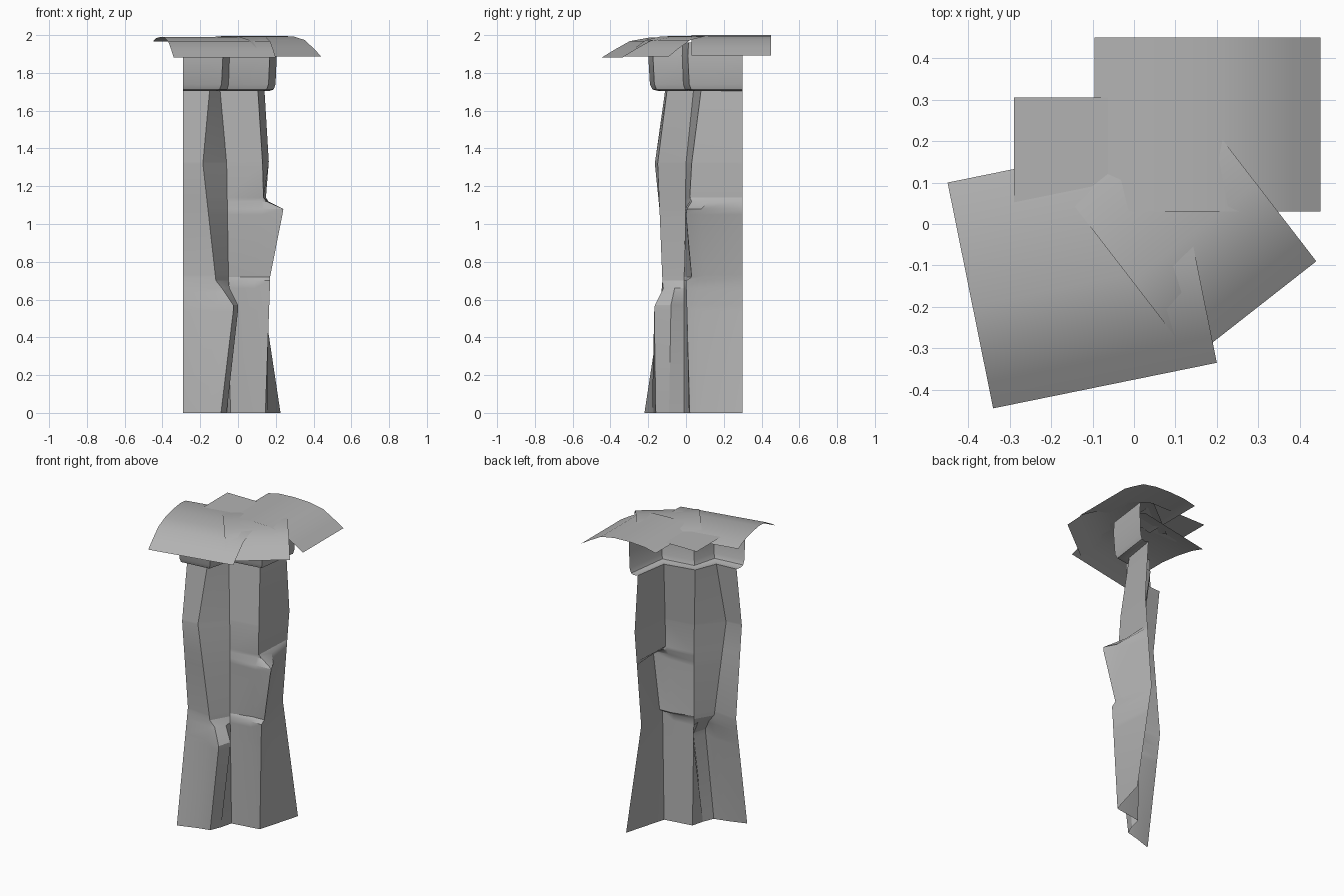
import bpy
import bmesh
from math import radians
from mathutils import Vector

cube = bpy.data.objects.get("Cube")
if cube:
    bpy.data.objects.remove(cube, do_unlink=True)

GREY = (0.45, 0.45, 0.45, 1.0)
stone = bpy.data.materials.new("stone_grey")
stone.use_nodes = True
stone.diffuse_color = GREY
stone.node_tree.nodes["Principled BSDF"].inputs["Base Color"].default_value = GREY


def interpolate(keys, value):
    """Linear interpolation through tuples whose first entry is the key."""
    if value <= keys[0][0]:
        return Vector(keys[0][1:])
    for low, high in zip(keys, keys[1:]):
        if value <= high[0]:
            f = (value - low[0]) / (high[0] - low[0])
            return Vector(low[1:]).lerp(Vector(high[1:]), f)
    return Vector(keys[-1][1:])


def make_sheet(name, rows, smooth_angle):
    """Open surface lofted through rows of points."""
    bm = bmesh.new()
    grid = [[bm.verts.new(p) for p in row] for row in rows]
    for lower, upper in zip(grid, grid[1:]):
        for i in range(len(lower) - 1):
            bm.faces.new((lower[i], lower[i + 1], upper[i + 1], upper[i]))
    bmesh.ops.remove_doubles(bm, verts=bm.verts, dist=0.0005)
    mesh = bpy.data.meshes.new(name)
    bm.to_mesh(mesh)
    bm.free()
    mesh.materials.append(stone)
    obj = bpy.data.objects.new(name, mesh)
    bpy.context.collection.objects.link(obj)
    bpy.ops.object.select_all(action="DESELECT")
    bpy.context.view_layer.objects.active = obj
    obj.select_set(True)
    bpy.ops.object.shade_smooth_by_angle(angle=radians(smooth_angle))
    return obj


# Vertical creases of the cliff wall, each as (height, x, y) keys
left_edge = [(0, -.29, -.22), (.73, -.29, -.105), (1.32, -.29, -.165), (1.71, -.29, -.11)]
front_ridge = [(.7, -.117, -.125), (1.32, -.186, -.15), (1.71, -.15, -.10)]
valley = [(0, -.04, -.01), (.7, -.05, -.01), (1.32, -.06, 0), (1.71, -.095, .04)]
side_ridge = [(1.14, .135, .02), (1.32, .13, .03), (1.71, .105, .08)]
right_edge = [(0, .225, .3), (.73, .115, .3), (1.33, .163, .3), (1.71, .14, .3)]

# Boulders swell out of the two ridges on the lower part of the wall
front_boulder = [
    [(0, -.17, -.18), (.57, -.12, -.135), (.64, -.12, -.13)],
    [(0, -.09, -.16), (.54, -.025, -.168), (.57, -.025, -.165), (.66, -.085, -.12)],
    [(0, -.06, -.09), (.54, 0, -.08), (.57, 0, -.08), (.66, -.045, -.06)],
]
side_boulder = [
    [(0, .12, .015), (.7, .085, .005), (.72, .085, .025), (1.08, .13, -.005), (1.12, .125, .02)],
    [(0, .145, .02), (.7, .17, 0), (.72, .17, .03), (1.05, .235, 0), (1.08, .24, .005), (1.12, .15, .03)],
    [(0, .16, .07), (.7, .16, .06), (.72, .16, .09), (1.08, .20, .08), (1.12, .16, .12)],
]
columns = [left_edge]
columns += [keys + front_ridge for keys in front_boulder]
columns += [valley]
columns += [keys + side_ridge for keys in side_boulder]
columns += [right_edge]

heights = sorted({key[0] for keys in columns for key in keys})
wall_rows = [[(*interpolate(keys, z), z) for keys in columns] for z in heights]
make_sheet("cliff_wall", wall_rows, 28)

# Collar: overhanging rim that rolls in to meet the wall
inner = [keys[-1][1:] for keys in (left_edge, front_ridge, valley, side_ridge, right_edge)]
outer = [(-.29, -.2), (-.08, -.175), (-.045, -.02), (.168, .01), (.205, .3)]
collar_profile = [(1.71, 0), (1.705, .45), (1.712, .75), (1.74, .9), (1.89, 1), (1.96, .95)]
collar_rows = []
for z, spread in collar_profile:
    row = []
    for a, b in zip(inner, outer):
        p = Vector(a).lerp(Vector(b), spread)
        row.append((p.x, p.y, z))
    collar_rows.append(row)
make_sheet("cliff_collar", collar_rows, 40)

# Capping slabs: thin sheets that curl down along one edge
curl = [(0, -.108), (.12, -.068), (.27, -.022), (.45, -.004), (.65, 0), (.85, -.006), (1, -.024)]


def make_slab(name, low_start, low_end, far_start, peak):
    start, end, far = Vector(low_start), Vector(low_end), Vector(far_start)
    rows = []
    for u, drop in curl:
        p = start.lerp(far, u)
        q = p + end - start
        rows.append([(p.x, p.y, peak + drop), (q.x, q.y, peak + drop)])
    make_sheet(name, rows, 40)


make_slab("front_slab", (-.34, -.445), (.2, -.335), (-.45, .1), 1.99)
make_slab("right_slab", (.14, -.325), (.44, -.09), (-.18, .09), 1.996)
make_slab("back_slab", (.45, .03), (.45, .45), (-.095, .03), 2.0)

# Small flat slab filling the back corner
make_sheet("corner_slab", [[(x, y, 1.983) for x in (-.29, .1)] for y in (.04, .305)], 30)
